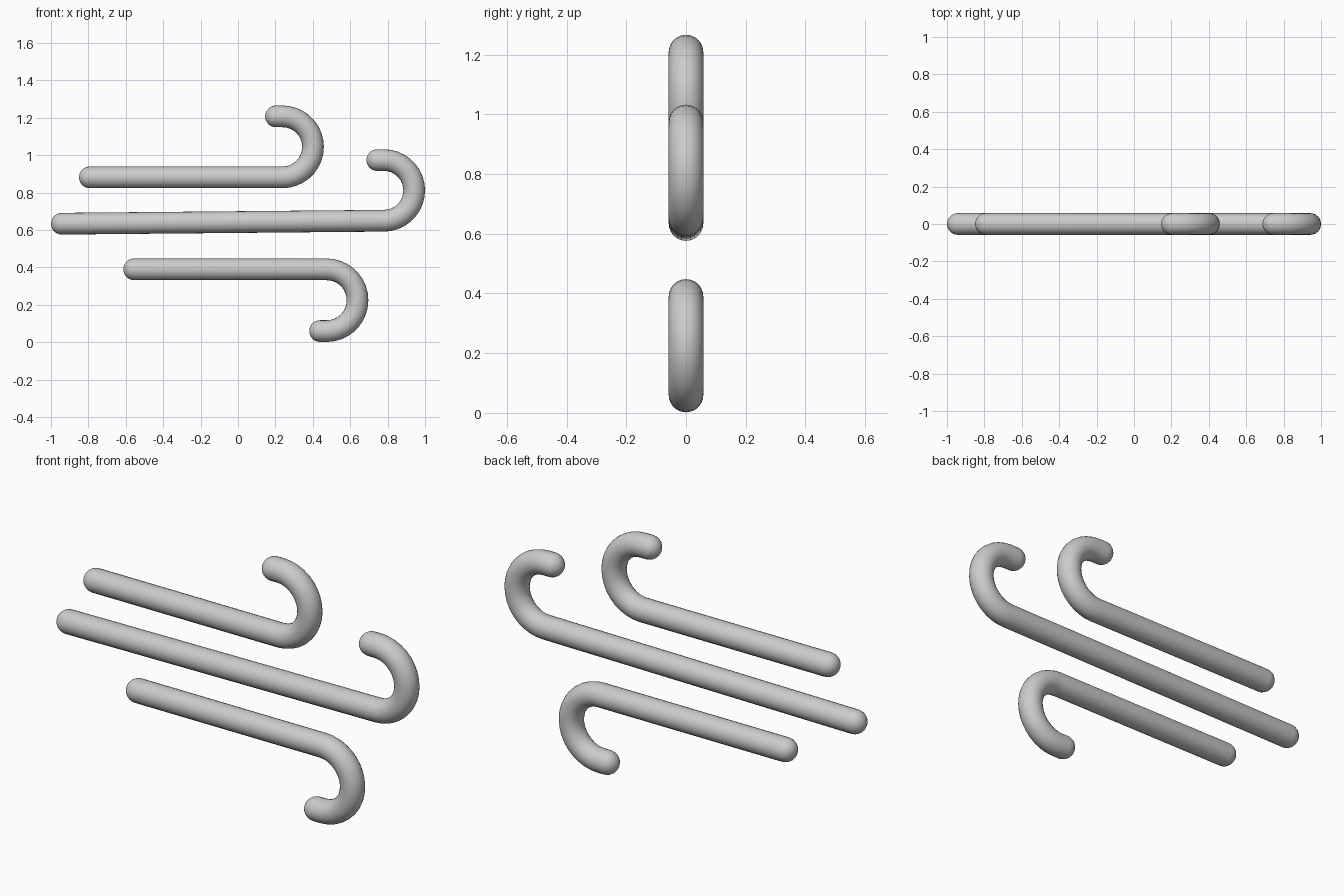
import bpy, math
from mathutils import Vector

if "Cube" in bpy.data.objects:
    bpy.data.objects.remove(bpy.data.objects["Cube"])

TUBE = 0.058   # tube radius


def hooked_tube(name, start, bend, radius, turn, tail=0.035):
    """Straight bar from start to bend, half-circle hook (turn 1 up, -1 down), rounded ends."""
    cx, cz = bend[0], bend[1] + turn * radius
    path = [Vector((start[0], 0, start[1]))]
    steps = 18
    for i in range(steps + 1):
        a = math.pi * i / steps
        path.append(Vector((cx + radius * math.sin(a), 0, cz - turn * radius * math.cos(a))))
    path.append(path[-1] + Vector((-tail, 0, 0)))

    # hemispherical caps: extra path points with shrinking radius
    def cap(end, inner):
        d = (end - inner).normalized()
        angles = [math.pi / 2 * k / 7 for k in range(1, 8)]
        return [(end + d * TUBE * math.sin(a), max(math.cos(a), 0.002)) for a in angles]

    pts = cap(path[0], path[1])[::-1]
    pts += [(p, 1.0) for p in path]
    pts += cap(path[-1], path[-2])

    curve = bpy.data.curves.new(name, 'CURVE')
    curve.dimensions = '3D'
    curve.bevel_depth = TUBE
    curve.bevel_resolution = 10
    curve.use_fill_caps = True
    spline = curve.splines.new('POLY')
    spline.points.add(len(pts) - 1)
    for sp, (co, r) in zip(spline.points, pts):
        sp.co = (*co, 1)
        sp.radius = r
    obj = bpy.data.objects.new(name, curve)
    bpy.context.collection.objects.link(obj)

    # turn into a smooth mesh
    bpy.ops.object.select_all(action='DESELECT')
    obj.select_set(True)
    bpy.context.view_layer.objects.active = obj
    bpy.ops.object.convert(target='MESH')
    bpy.ops.object.shade_smooth()


# three wind strokes
hooked_tube("upper_stroke", (-0.792, 0.882), (0.238, 0.882), 0.163, 1)
hooked_tube("middle_stroke", (-0.942, 0.634), (0.780, 0.650), 0.162, 1)
hooked_tube("lower_stroke", (-0.555, 0.390), (0.474, 0.390), 0.165, -1)
